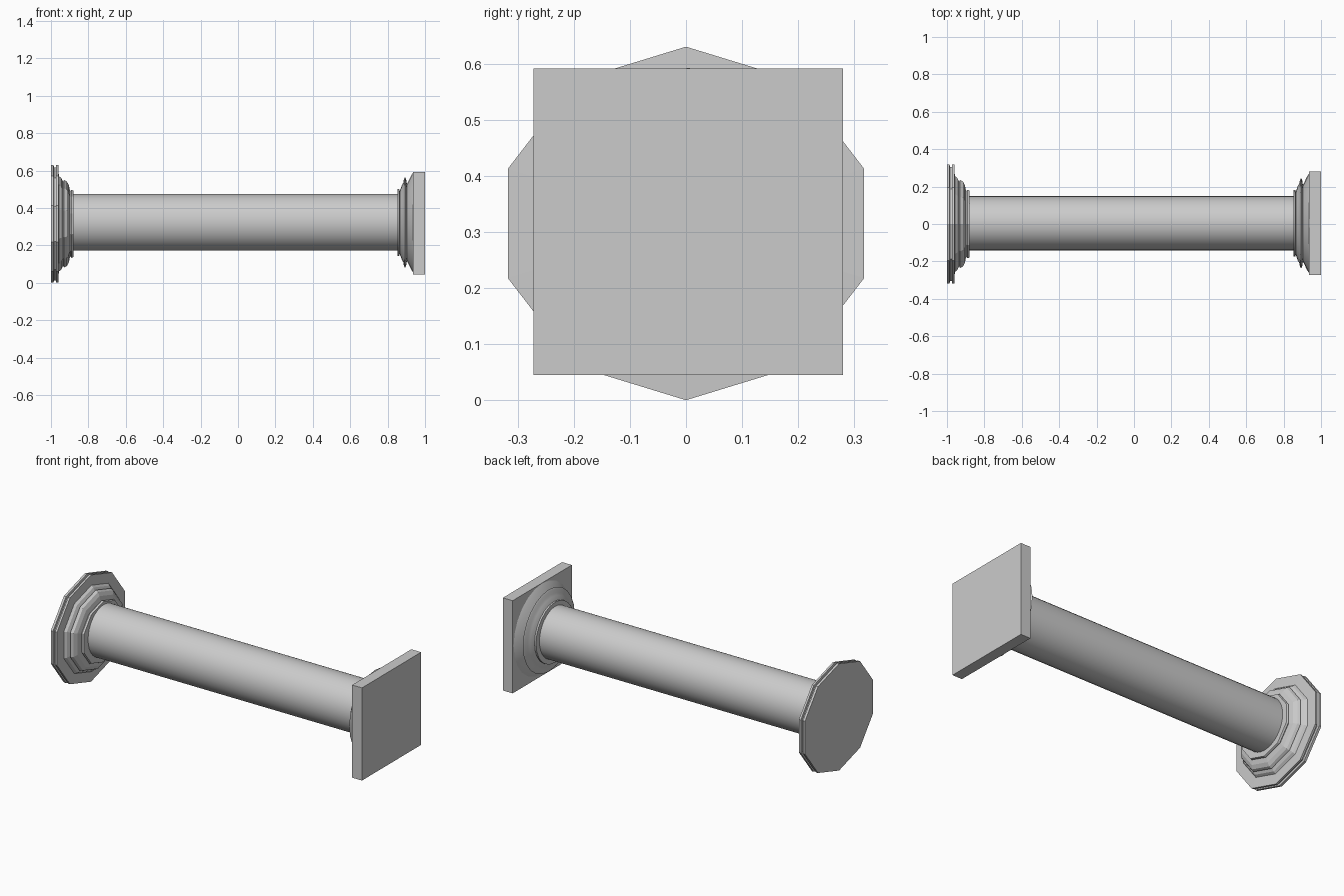
import bpy, bmesh, math

if "Cube" in bpy.data.objects:
    bpy.data.objects.remove(bpy.data.objects["Cube"])

def turned(name, profile, sides, cy, cz, y_scale=1.0, smooth=None):
    """Closed lathe along x; profile is (x, radius), first vertex points up."""
    bm = bmesh.new()
    rings = []
    for x, r in profile:
        rings.append([bm.verts.new((x,
                                    cy + y_scale * r * math.sin(2 * math.pi * i / sides),
                                    cz + r * math.cos(2 * math.pi * i / sides)))
                      for i in range(sides)])
    for a, b in zip(rings, rings[1:]):
        for i in range(sides):
            j = (i + 1) % sides
            bm.faces.new((a[i], a[j], b[j], b[i]))
    bm.faces.new(rings[0])
    bm.faces.new(rings[-1])
    bmesh.ops.recalc_face_normals(bm, faces=bm.faces[:])
    me = bpy.data.meshes.new(name)
    bm.to_mesh(me)
    bm.free()
    ob = bpy.data.objects.new(name, me)
    bpy.context.collection.objects.link(ob)
    if smooth:
        bpy.ops.object.select_all(action='DESELECT')
        ob.select_set(True)
        bpy.context.view_layer.objects.active = ob
        bpy.ops.object.shade_smooth_by_angle(angle=math.radians(smooth))
    return ob

# Plain round shaft, very slightly taller than wide
turned("shaft", [(-0.93, 0.152), (0.92, 0.152)], 32, 0.004, 0.323, 0.96, 40)

# Ten-sided stepped base with a grooved rim
turned("base", [(-1.0, 0.315), (-0.986, 0.315), (-0.984, 0.302), (-0.974, 0.302),
                (-0.972, 0.315), (-0.96, 0.315), (-0.958, 0.255), (-0.945, 0.245),
                (-0.935, 0.225), (-0.93, 0.234), (-0.915, 0.226), (-0.904, 0.205),
                (-0.898, 0.175), (-0.89, 0.182), (-0.88, 0.178), (-0.88, 0.14)],
       10, 0.0, 0.315, 1.06)

# Round capital: neck ring, bulging ring and flare under the plate
turned("capital", [(0.852, 0.14), (0.852, 0.178), (0.862, 0.178), (0.865, 0.168),
                   (0.876, 0.20), (0.884, 0.212), (0.887, 0.232), (0.893, 0.242),
                   (0.899, 0.232), (0.903, 0.205), (0.912, 0.222), (0.925, 0.25),
                   (0.938, 0.27), (0.945, 0.27)], 24, 0.004, 0.322, 1.0, 40)

# Square end plate
bpy.ops.mesh.primitive_cube_add(size=1, location=(0.968, 0.004, 0.318))
plate = bpy.context.object
plate.name = "square_plate"
plate.scale = (0.064, 0.552, 0.547)
